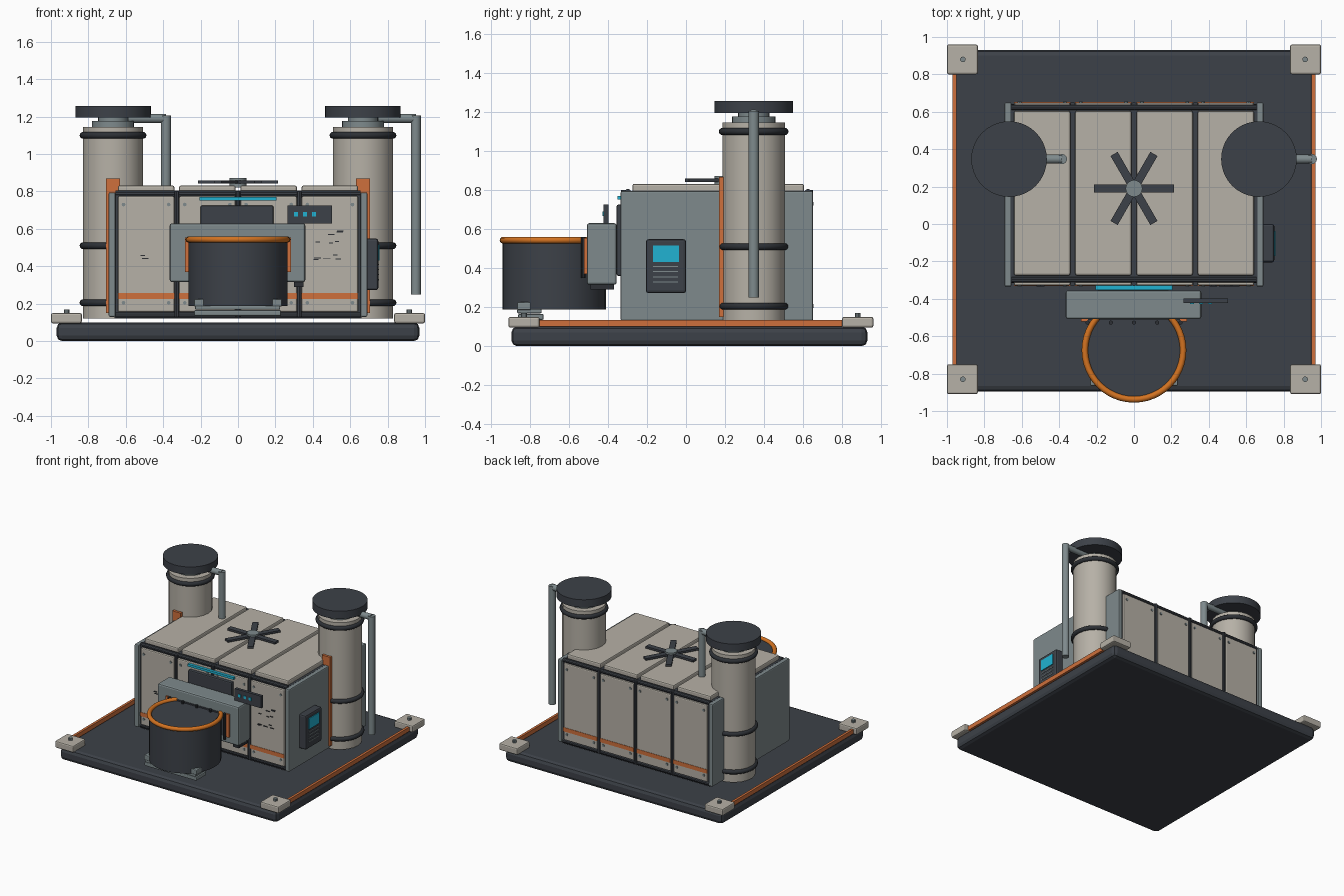
import bpy, bmesh, math, random
from mathutils import Vector

if "Cube" in bpy.data.objects:
    bpy.data.objects.remove(bpy.data.objects["Cube"])

random.seed(4)


def mat(name, c):
    m = bpy.data.materials.new(name)
    m.diffuse_color = (*c, 1)
    m.use_nodes = True
    m.node_tree.nodes["Principled BSDF"].inputs["Base Color"].default_value = m.diffuse_color
    return m


DARK = mat("charcoal", (0.046, 0.053, 0.065))
BLACK = mat("near black", (0.026, 0.030, 0.036))
BEIGE = mat("warm beige", (0.47, 0.44, 0.385))
GREY = mat("steel grey", (0.21, 0.255, 0.265))
ORANGE = mat("orange", (0.62, 0.16, 0.045))
RIM = mat("bright orange", (0.65, 0.17, 0.015))
CYAN = mat("cyan", (0.015, 0.45, 0.65))


def finish(name, bm, m, bevel=0.0, smooth=True):
    me = bpy.data.meshes.new(name)
    bmesh.ops.recalc_face_normals(bm, faces=bm.faces)
    bm.to_mesh(me)
    bm.free()
    me.materials.append(m)
    ob = bpy.data.objects.new(name, me)
    bpy.context.collection.objects.link(ob)
    if bevel:
        b = ob.modifiers.new("bevel", 'BEVEL')
        b.width, b.segments = bevel, 2
    elif smooth:
        bpy.context.view_layer.objects.active = ob
        ob.select_set(True)
        bpy.ops.object.shade_smooth_by_angle(angle=math.radians(35))
        ob.select_set(False)
    return ob


def box(name, x0, x1, y0, y1, z0, z1, m, bevel=0.0):
    bm = bmesh.new()
    bmesh.ops.create_cube(bm, size=1)
    for v in bm.verts:
        v.co = Vector(((x0 + x1) / 2 + v.co.x * (x1 - x0),
                       (y0 + y1) / 2 + v.co.y * (y1 - y0),
                       (z0 + z1) / 2 + v.co.z * (z1 - z0)))
    return finish(name, bm, m, bevel, False)


def rod(name, a, b, r, m, seg=16, smooth=True):
    a, b = Vector(a), Vector(b)
    bm = bmesh.new()
    bmesh.ops.create_cone(bm, cap_ends=True, segments=seg, radius1=r, radius2=r,
                          depth=(b - a).length)
    q = (b - a).to_track_quat('Z', 'Y')
    for v in bm.verts:
        v.co = q @ v.co + (a + b) / 2
    return finish(name, bm, m, 0, smooth)


def ring(name, x, y, z, R, r, m, seg=40):
    bpy.ops.mesh.primitive_torus_add(location=(x, y, z), major_radius=R, minor_radius=r,
                                     major_segments=seg, minor_segments=10)
    ob = bpy.context.object
    ob.name = name
    ob.data.materials.append(m)
    bpy.ops.object.shade_smooth_by_angle(angle=math.radians(60))
    ob.select_set(False)


# base platform, corner pads, edge rails
box("base_platform", -0.97, 0.97, -0.895, 0.93, 0, 0.10, DARK, 0.03)
for s in (-1, 1):
    for y0 in (-0.91, 0.80):
        xa, xb = sorted((s * 0.835, s))
        box("corner_pad", xa, xb, y0, y0 + 0.16, 0.095, 0.15, BEIGE, 0.01)
        rod("pad_bolt", (s * 0.915, y0 + 0.08, 0.15), (s * 0.915, y0 + 0.08, 0.17), 0.015, GREY, 10)
    box("edge_rail", s * 0.96 - 0.01, s * 0.96 + 0.01, -0.75, 0.80, 0.10, 0.135, ORANGE)

# housing core and end plates
box("housing_core", -0.66, 0.66, -0.31, 0.635, 0.12, 0.795, DARK)
for s in (-1, 1):
    xa, xb = sorted((s * 0.655, s * 0.692))
    box("end_plate", xa, xb, -0.335, 0.65, 0.13, 0.795, GREY, 0.008)

# wall panels, roof panels, seams, trim
for i in range(4):
    xa, xb = -0.655 + i * 0.3275 + 0.013, -0.655 + (i + 1) * 0.3275 - 0.013
    box("roof_panel", xa, xb, -0.275, 0.605, 0.79, 0.832, BEIGE, 0.01)
    for side, ya, yb in ((-1, -0.328, -0.30), (1, 0.625, 0.648)):
        box("wall_panel", xa, xb, ya, yb, 0.155, 0.775, BEIGE, 0.008)
        yo = ya if side < 0 else yb
        box("wall_stripe", xa, xb, yo - 0.003, yo + 0.003, 0.225, 0.257, ORANGE)
        for x in (xa + 0.03, xb - 0.03):
            for z in (0.205, 0.73):
                rod("panel_screw", (x, yo, z), (x, yo + side * 0.006, z), 0.01, GREY, 8)
for x in (-0.3275, 0, 0.3275):
    for y in (-0.318, 0.638):
        rod("seam_post", (x, y, 0.13), (x, y, 0.80), 0.014, DARK, 10)
for y in (-0.298, 0.625):
    rod("top_trim", (-0.655, y, 0.79), (0.655, y, 0.79), 0.016, DARK, 10)
    rod("bottom_trim", (-0.655, y, 0.14), (0.655, y, 0.14), 0.018, DARK, 10)

# roof fan
rod("fan_hub", (0, 0.19, 0.82), (0, 0.19, 0.872), 0.045, GREY, 20)
for k in range(3):
    fan = box("fan_blade", -0.213, 0.213, -0.022, 0.022, 0, 0.016, DARK)
    fan.location = (0, 0.19, 0.842)
    fan.rotation_euler.z = k * math.pi / 3

# twin stacks with caps, bands and down pipes
Y = 0.347
for s in (-1, 1):
    X = s * 0.668
    rod("stack", (X, Y, 0.12), (X, Y, 1.145), 0.161, BEIGE, 20)
    rod("stack_neck", (X, Y, 1.14), (X, Y, 1.178), 0.112, GREY, 24)
    rod("stack_stem", (X, Y, 1.17), (X, Y, 1.20), 0.08, GREY, 24)
    rod("stack_cap", (X, Y, 1.195), (X, Y, 1.257), 0.202, DARK, 40)
    for z in (0.205, 0.51, 1.10):
        ring("stack_band", X, Y, z, 0.161, 0.018, BLACK)
    box("stack_stripe", X - 0.037, X + 0.037, 0.168, 0.20, 0.15, 0.868, ORANGE)
    px = X + 0.283
    rod("pipe_arm", (X + 0.08, Y, 1.19), (px, Y, 1.19), 0.024, GREY)
    rod("pipe_drop", (px, Y, 0.25), (px, Y, 1.205), 0.027, GREY)

# side control unit
box("control_unit", 0.68, 0.75, -0.205, 0, 0.272, 0.548, DARK, 0.012)
box("control_screen", 0.748, 0.756, -0.17, -0.037, 0.43, 0.517, CYAN)
for i in range(4):
    z = 0.325 + i * 0.027
    box("control_slot", 0.748, 0.753, -0.17, -0.04, z, z + 0.006, GREY)

# front hood with opening
box("hood", -0.365, 0.36, -0.508, -0.355, 0.315, 0.63, GREY, 0.012)
box("hood_back", -0.20, 0.19, -0.355, -0.32, 0.36, 0.725, DARK, 0.008)
box("light_strip", -0.205, 0.205, -0.352, -0.33, 0.752, 0.770, CYAN)
box("hood_opening", -0.25, 0.25, -0.514, -0.50, 0.37, 0.55, DARK)
for s in (-1, 1):
    xa, xb = sorted((s * 0.245, s * 0.283))
    box("opening_trim", xa, xb, -0.522, -0.50, 0.37, 0.555, ORANGE)
for i in range(5):
    x = -0.248 + i * 0.124
    rod("opening_bar", (x, -0.527, 0.35), (x, -0.527, 0.56), 0.011, BLACK, 10)
box("hood_bracket", 0.30, 0.35, -0.49, -0.37, 0.29, 0.318, BLACK)

# round tub with rim, on stepped stand
rod("tub", (0, -0.675, 0.188), (0, -0.675, 0.54), 0.265, DARK, 32)
ring("tub_rim", 0, -0.675, 0.543, 0.263, 0.017, RIM, 48)
box("stand_lower", -0.235, 0.23, -0.86, -0.73, 0.135, 0.165, GREY, 0.006)
box("stand_upper", -0.23, 0.225, -0.865, -0.74, 0.168, 0.19, GREY, 0.006)
for s in (-1, 1):
    box("stand_block", s * 0.207 - 0.028, s * 0.207 + 0.028, -0.865, -0.795, 0.185, 0.225, GREY, 0.006)

# status display and wear marks
box("status_display", 0.265, 0.503, -0.422, -0.398, 0.628, 0.725, DARK)
for i in range(3):
    x = 0.31 + i * 0.048
    box("status_light", x - 0.011, x + 0.011, -0.427, -0.42, 0.667, 0.69, CYAN)
for i in range(14):
    x, z = random.uniform(0.38, 0.54), random.uniform(0.42, 0.62)
    if i > 11:
        x, z = -0.54 + random.uniform(0, 0.03), 0.44 + (i - 12) * 0.015
    w = random.uniform(0.015, 0.04)
    box("wear_mark", x, x + w, -0.334, -0.326, z, z + 0.005, BLACK)
